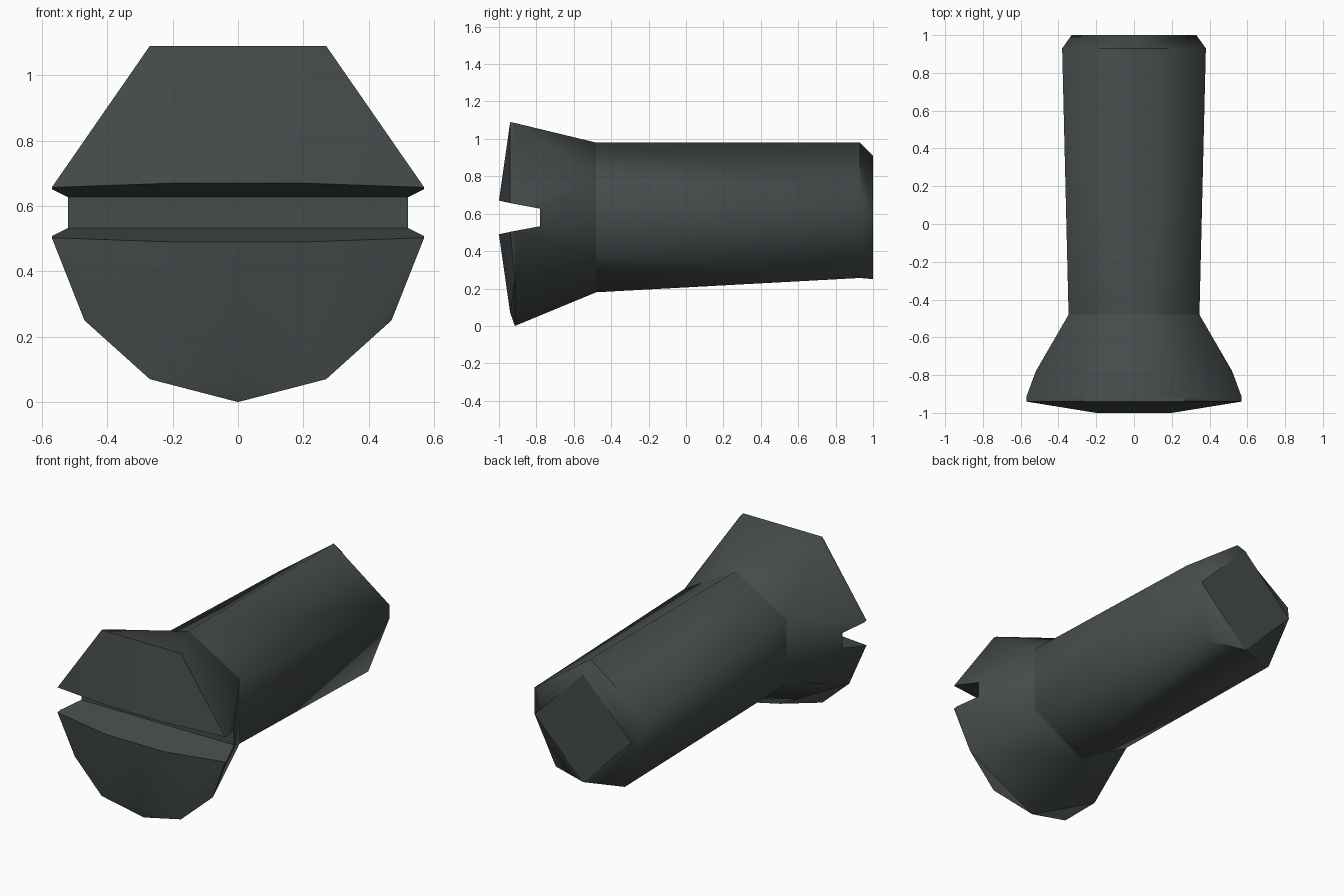
import bpy, bmesh, math

if "Cube" in bpy.data.objects:
    bpy.data.objects.remove(bpy.data.objects["Cube"])

# Named points of the +x half, ring by ring: (x, y, z)
P = {
    # slot lips on the domed face
    "lip_um": (0, -1, .67), "lip_u": (.2, -1, .67),
    "lip_lm": (0, -1, .49), "lip_l": (.2, -1, .49),
    # front rim
    "A": (.57, -.94, .657), "B": (.27, -.94, 1.09), "Bm": (0, -.94, 1.09),
    "C": (.57, -.94, .503), "D": (.27, -.94, .07), "Dm": (0, -.94, .07),
    # back rim
    "A2": (.57, -.915, .652), "B2": (.27, -.915, 1.085), "B2m": (0, -.915, 1.085),
    "C2": (.57, -.915, .508), "E": (.47, -.915, .25), "F": (0, -.915, 0),
    # slot floor
    "S": (.52, -.78, .627), "Sm": (0, -.78, .627),
    "T": (.52, -.78, .533), "Tm": (0, -.78, .533),
}


def ring(prefix, sides, radius, y, zc):
    """Half of a regular polygon, numbered from the top corner down."""
    for i in range(sides // 2 + 1):
        a = 2 * math.pi * i / sides
        x = 0 if 2 * i == sides else radius * math.sin(a)
        P[prefix + str(i)] = (x, y, zc + radius * math.cos(a))


ring("N", 6, .40, -.48, .58)   # neck: hexagon
ring("K", 5, .40, .93, .58)    # end of shank: pentagon
ring("Q", 4, .33, 1.0, .58)    # end cap: square on its corner
P["Km"] = (0, .93, P["K2"][2])

FACES = [
    # domed face and slot
    "lip_um lip_u B Bm", "lip_u A B", "lip_lm lip_l D Dm", "lip_l C D",
    "lip_um lip_u S Sm", "lip_u A S", "lip_lm lip_l T Tm", "lip_l C T",
    "Sm S T Tm",
    # rim band
    "A B B2 A2", "B Bm B2m B2", "A A2 S", "C C2 T", "C C2 E", "C E D",
    "D E F", "D F Dm",
    # cone under the head
    "A2 B2 N1", "A2 N1 S", "B2 N0 N1", "B2 B2m N0", "S N1 N2 T",
    "T N2 C2", "C2 N2 E", "E N2 N3", "E N3 F",
    # shank, hexagon to pentagon
    "N0 K1 K0", "N0 N1 K1", "N1 N2 K1", "N2 K2 K1", "N2 N3 K2", "N3 Km K2",
    # chamfer and end cap
    "K0 K1 Q1 Q0", "K1 K2 Q1", "K2 Q2 Q1", "K2 Km Q2", "Q0 Q1 Q2",
]

bm = bmesh.new()
verts = {name: bm.verts.new(co) for name, co in P.items()}
for f in FACES:
    bm.faces.new([verts[n] for n in f.split()])

# Mirror to the -x half
bmesh.ops.mirror(bm, geom=bm.verts[:] + bm.edges[:] + bm.faces[:],
                 axis='X', merge_dist=.0005)
bmesh.ops.remove_doubles(bm, verts=bm.verts[:], dist=.0005)
bmesh.ops.recalc_face_normals(bm, faces=bm.faces[:])

# Smooth around the shank and cone, sharp at rings, rim and slot
for f in bm.faces:
    f.smooth = True
for e in bm.edges:
    y0, y1 = (v.co.y for v in e.verts)
    across = abs(y0 - y1) < .001 or max(y0, y1) < -.7
    angle = math.degrees(e.calc_face_angle(0))
    e.smooth = angle < (15 if across else 75)

mesh = bpy.data.meshes.new("slotted_screw")
bm.to_mesh(mesh)
bm.free()
screw = bpy.data.objects.new("slotted_screw", mesh)
bpy.context.collection.objects.link(screw)

# Dark steel
steel = bpy.data.materials.new("dark_steel")
steel.diffuse_color = (.06, .07, .07, 1)
steel.use_nodes = True
steel.node_tree.nodes["Principled BSDF"].inputs["Base Color"].default_value = steel.diffuse_color
mesh.materials.append(steel)
